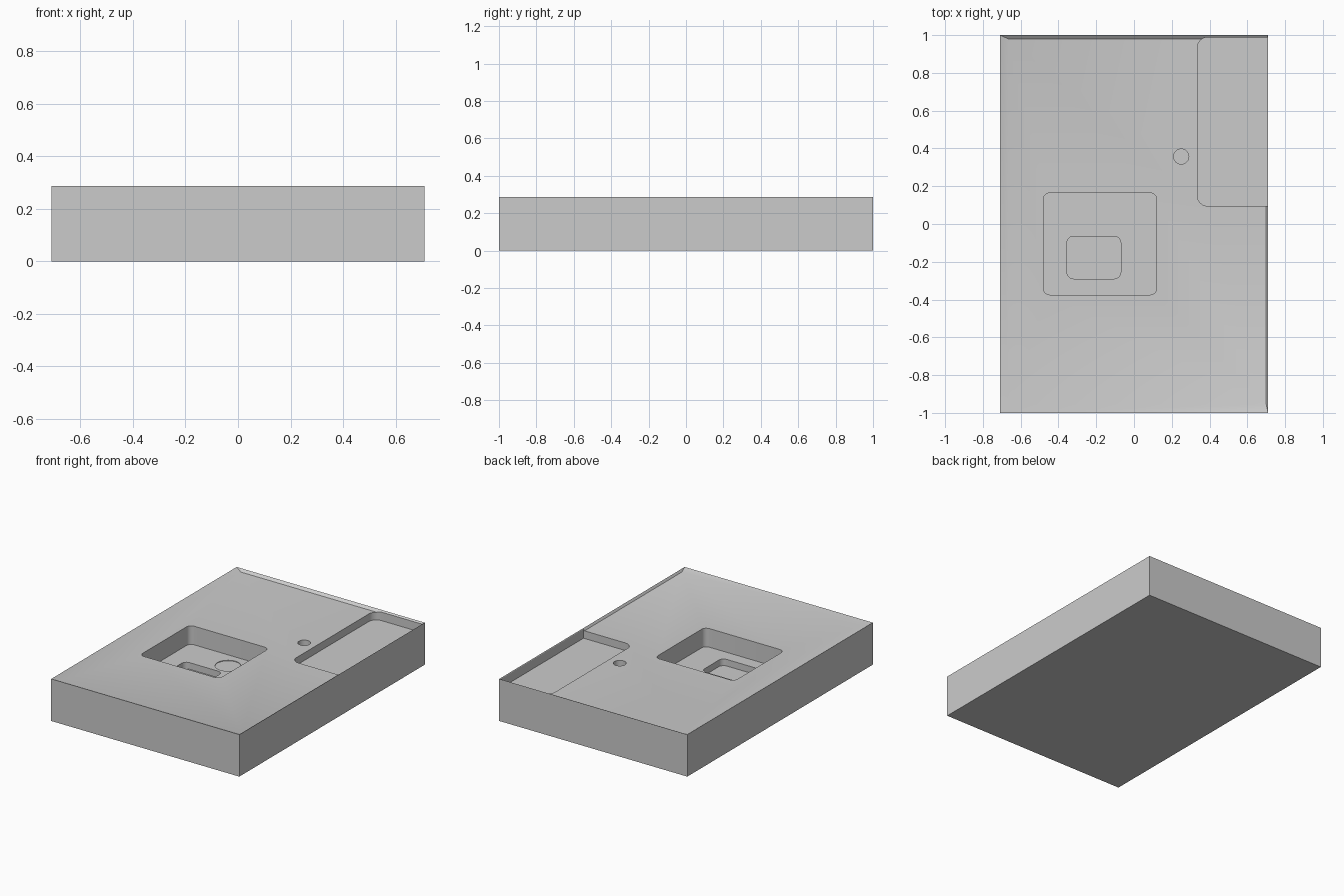
import bpy
import bmesh
import math

cube = bpy.data.objects.get("Cube")
if cube:
    bpy.data.objects.remove(cube, do_unlink=True)

HALF_X, HALF_Y, HEIGHT = 0.71, 1.0, 0.287
FLOOR = HEIGHT - 0.015

grey = bpy.data.materials.new("plain grey")
grey.use_nodes = True
colour = (0.6, 0.6, 0.6, 1)
grey.diffuse_color = colour
grey.node_tree.nodes["Principled BSDF"].inputs["Base Color"].default_value = colour


def make_object(name, bm):
    bmesh.ops.recalc_face_normals(bm, faces=bm.faces)
    mesh = bpy.data.meshes.new(name)
    bm.to_mesh(mesh)
    bm.free()
    mesh.materials.append(grey)
    obj = bpy.data.objects.new(name, mesh)
    bpy.context.collection.objects.link(obj)
    return obj


def prism(name, outline, z0, z1):
    bm = bmesh.new()
    face = bm.faces.new([bm.verts.new((x, y, z0)) for x, y in outline])
    top = bmesh.ops.extrude_face_region(bm, geom=[face])["geom"]
    for v in top:
        if isinstance(v, bmesh.types.BMVert):
            v.co.z = z1
    return make_object(name, bm)


def rounded(x0, x1, y0, y1, r_left, r_right, steps=6):
    # Rounded rectangle with separate radii for its two sides
    points = []
    corners = ((x1, y1, r_right), (x0, y1, r_left), (x0, y0, r_left), (x1, y0, r_right))
    for i, (x, y, r) in enumerate(corners):
        sx, sy = (1 if x == x1 else -1), (1 if y == y1 else -1)
        if r == 0:
            points.append((x, y))
            continue
        for k in range(steps + 1):
            a = math.pi / 2 * (i + k / steps)
            points.append((x - sx * r + r * math.cos(a), y - sy * r + r * math.sin(a)))
    return points


def circle(x, y, r, n=32):
    return [(x + r * math.cos(math.tau * k / n), y + r * math.sin(math.tau * k / n))
            for k in range(n)]


# Block with a shallow sunken top and sloping margins of different widths
bm = bmesh.new()
rings = []
for x0, x1, y0, y1, z in ((-HALF_X, HALF_X, -HALF_Y, HALF_Y, 0),
                          (-HALF_X, HALF_X, -HALF_Y, HALF_Y, HEIGHT),
                          (-0.665, 0.70, -0.955, 0.98, FLOOR)):
    rings.append([bm.verts.new((x, y, z)) for x, y in
                  ((x0, y0), (x1, y0), (x1, y1), (x0, y1))])
for low, high in zip(rings, rings[1:]):
    for i in range(4):
        j = (i + 1) % 4
        bm.faces.new((low[i], low[j], high[j], high[i]))
bm.faces.new(rings[0][::-1])
bm.faces.new(rings[-1])
block = make_object("tray_block", bm)

# Recesses: name, outline, floor height
recesses = (
    ("main_recess", rounded(-0.48, 0.12, -0.375, 0.165, 0.035, 0.035), 0.145),
    ("inner_recess", rounded(-0.355, -0.07, -0.29, -0.065, 0.035, 0.035), 0.10),
    ("round_seat", circle(-0.10, 0.035, 0.08), 0.141),
    ("side_recess", rounded(0.335, 0.707, 0.095, 0.988, 0.055, 0), 0.22),
    ("round_hole", circle(0.25, 0.357, 0.04), 0.20),
)
for name, outline, floor in recesses:
    cutter = prism(name + "_cutter", outline, floor, HEIGHT + 0.1)
    cutter.hide_render = True
    cutter.hide_set(True)
    mod = block.modifiers.new(name, "BOOLEAN")
    mod.operation = "DIFFERENCE"
    mod.solver = "EXACT"
    mod.object = cutter
    bpy.context.view_layer.objects.active = block
    block.select_set(True)
    bpy.ops.object.modifier_apply(modifier=name)
    bpy.data.objects.remove(cutter, do_unlink=True)

bpy.ops.object.shade_smooth_by_angle(angle=math.radians(30))
